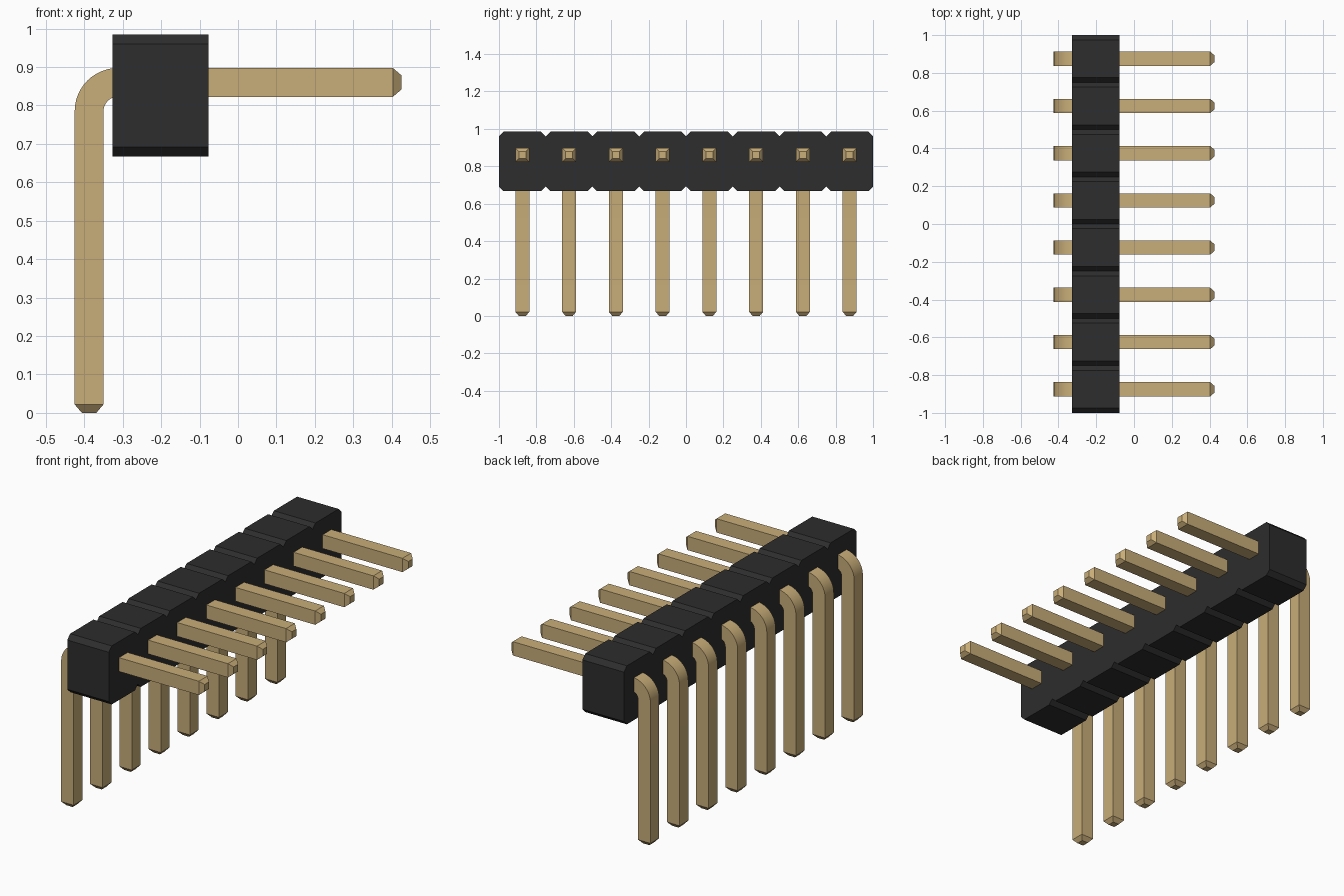
import bpy, bmesh, math
from mathutils import Vector

cube = bpy.data.objects.get("Cube")
if cube:
    bpy.data.objects.remove(cube, do_unlink=True)

COUNT, PITCH = 8, 0.25
X_BACK, X_FRONT = -0.327, -0.077      # housing depth
Z_LOW, Z_HIGH = 0.667, 0.985          # housing height
NOTCH = 0.025
HALF = 0.0375                         # half the pin thickness
REACH = 0.425
PIN_Z = 0.86
BEND = 0.075                          # bend radius on the centre line
TIP, TIP_SCALE = 0.022, 0.5


def material(name, colour):
    mat = bpy.data.materials.new(name)
    mat.use_nodes = True
    mat.diffuse_color = (*colour, 1)
    mat.node_tree.nodes["Principled BSDF"].inputs["Base Color"].default_value = (*colour, 1)
    return mat


def make_object(name, bm, mat):
    bmesh.ops.recalc_face_normals(bm, faces=bm.faces)
    mesh = bpy.data.meshes.new(name)
    bm.to_mesh(mesh)
    bm.free()
    mesh.materials.append(mat)
    obj = bpy.data.objects.new(name, mesh)
    bpy.context.collection.objects.link(obj)
    return obj


black = material("black plastic", (0.026, 0.026, 0.026))
gold = material("gold metal", (0.58, 0.42, 0.19))

# Housing: notched outline extruded through its depth
half_length = COUNT * PITCH / 2
top, bottom = [], []
for i in range(COUNT):
    y0 = -half_length + i * PITCH
    y1 = y0 + PITCH
    for outline, edge, inward in ((top, Z_HIGH, -NOTCH), (bottom, Z_LOW, NOTCH)):
        if i == 0:
            outline.append((y0, edge + inward))
        outline += [(y0 + NOTCH, edge), (y1 - NOTCH, edge), (y1, edge + inward)]
bm = bmesh.new()
face = bm.faces.new([bm.verts.new((X_BACK, y, z)) for y, z in bottom + top[::-1]])
extruded = bmesh.ops.extrude_face_region(bm, geom=[face], use_keep_orig=True)
moved = [v for v in extruded["geom"] if isinstance(v, bmesh.types.BMVert)]
bmesh.ops.translate(bm, vec=(X_FRONT - X_BACK, 0, 0), verts=moved)
make_object("housing", bm, black)


# Pin centre line: (x, z, direction angle, section scale)
def pin_path():
    x = -REACH + HALF
    centre = Vector((x + BEND, PIN_Z - BEND))
    path = [(x, 0, 0, TIP_SCALE), (x, TIP, 0, 1)]
    steps = 12
    for i in range(steps + 1):
        a = math.pi / 2 * i / steps
        path.append((centre.x - BEND * math.cos(a), centre.y + BEND * math.sin(a), a, 1))
    right = math.pi / 2
    return path + [(REACH - TIP, PIN_Z, right, 1), (REACH, PIN_Z, right, TIP_SCALE)]


# Pins: square section swept along the path, with tapered tips
def make_pin(index):
    y = (index - (COUNT - 1) / 2) * PITCH
    bm = bmesh.new()
    rings = []
    for x, z, angle, scale in pin_path():
        h = HALF * scale
        nx, nz = math.cos(angle), -math.sin(angle)
        rings.append([bm.verts.new((x + nx * h * s, y + h * t, z + nz * h * s))
                      for s, t in ((-1, -1), (1, -1), (1, 1), (-1, 1))])
    for a, b in zip(rings, rings[1:]):
        for k in range(4):
            n = (k + 1) % 4
            bm.faces.new((a[k], a[n], b[n], b[k]))
    bm.faces.new(rings[0])
    bm.faces.new(rings[-1])
    return make_object(f"pin_{index + 1}", bm, gold)


bpy.ops.object.select_all(action="DESELECT")
for i in range(COUNT):
    pin = make_pin(i)
    pin.select_set(True)
    bpy.context.view_layer.objects.active = pin
bpy.ops.object.shade_smooth_by_angle(angle=math.radians(30))
